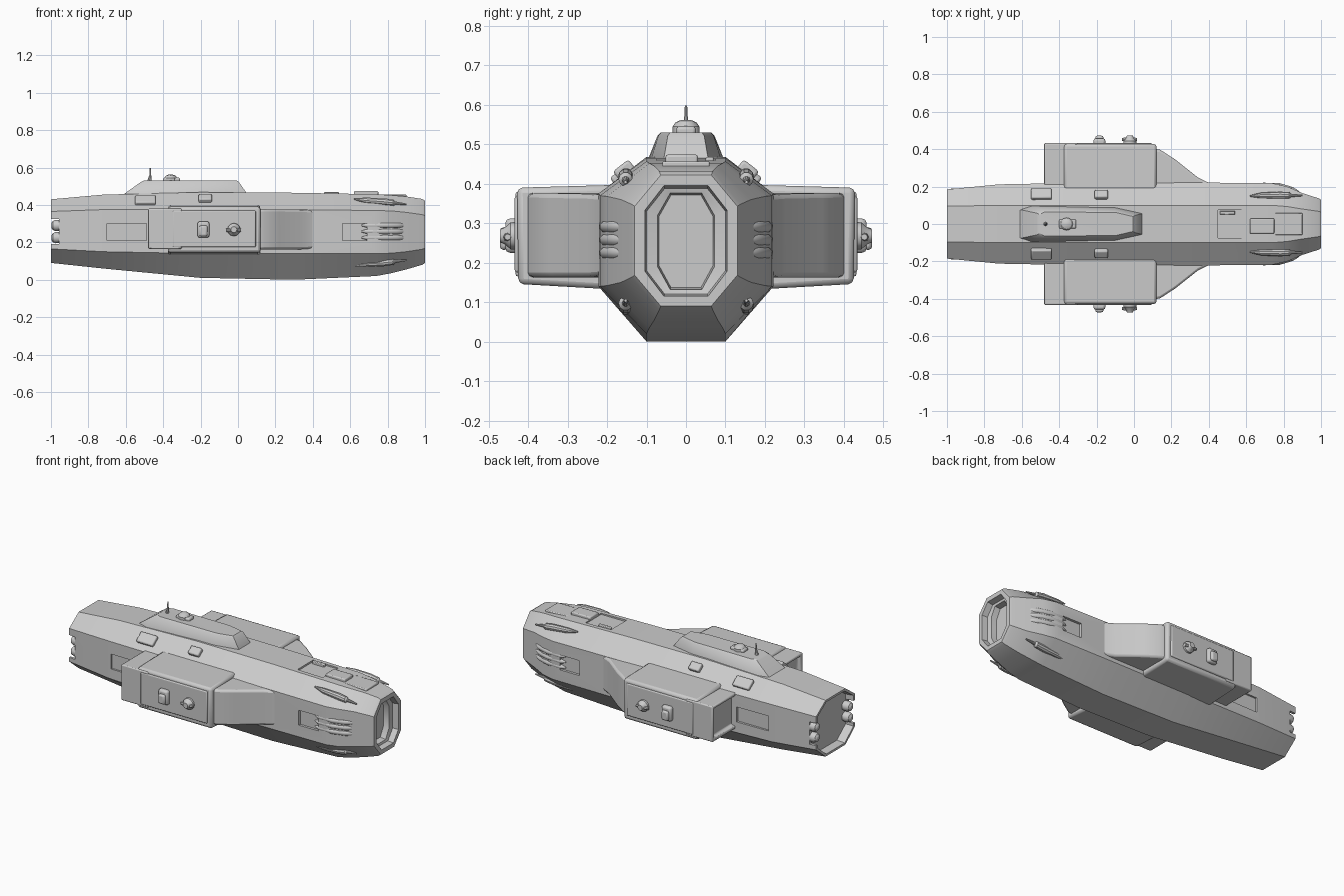
import bpy, bmesh
from math import cos, sin, pi, radians
from mathutils import Matrix

if "Cube" in bpy.data.objects:
    bpy.data.objects.remove(bpy.data.objects["Cube"])


def finish(bm, name, bevel=0.0, mirror=False):
    bmesh.ops.recalc_face_normals(bm, faces=bm.faces)
    me = bpy.data.meshes.new(name)
    bm.to_mesh(me)
    bm.free()
    ob = bpy.data.objects.new(name, me)
    bpy.context.collection.objects.link(ob)
    if bevel:
        m = ob.modifiers.new("Bevel", "BEVEL")
        m.width, m.segments, m.limit_method = bevel, 2, "ANGLE"
        m.angle_limit = radians(30)
    if mirror:
        m = ob.modifiers.new("Mirror", "MIRROR")
        m.use_axis = (False, True, False)
    return ob


def add_loft(bm, rings):
    vs = [[bm.verts.new(p) for p in r] for r in rings]
    n = len(vs[0])
    for a, b in zip(vs, vs[1:]):
        for i in range(n):
            bm.faces.new((a[i], a[(i + 1) % n], b[(i + 1) % n], b[i]))
    bm.faces.new(vs[0])
    bm.faces.new(vs[-1])


def loft(name, rings, **kw):
    bm = bmesh.new()
    add_loft(bm, rings)
    return finish(bm, name, **kw)


def add_box(bm, x, y, z, tilt=0.0):
    c = [(a + b) / 2 for a, b in (x, y, z)]
    s = [b - a for a, b in (x, y, z)]
    mat = Matrix.Translation(c) @ Matrix.Rotation(tilt, 4, "X") @ Matrix.Diagonal((*s, 1))
    bmesh.ops.create_cube(bm, size=1, matrix=mat)


def box(name, x, y, z, tilt=0.0, **kw):
    bm = bmesh.new()
    add_box(bm, x, y, z, tilt)
    return finish(bm, name, **kw)


def spindle(name, pts, axis="X", n=12, **kw):
    # round body through points (x, y, z, radius), discs facing the axis
    rings = []
    for x, y, z, r in pts:
        ring = []
        for i in range(n):
            c, s = r * cos(2 * pi * i / n), r * sin(2 * pi * i / n)
            ring.append({"X": (x, y + c, z + s), "Y": (x + c, y, z + s), "Z": (x + c, y + s, z)}[axis])
        rings.append(ring)
    return loft(name, rings, **kw)


def octagon(x, yf, ys, z0, z1, z2, z3):
    return [(x, yf, z0), (x, ys, z1), (x, ys, z2), (x, yf, z3),
            (x, -yf, z3), (x, -ys, z2), (x, -ys, z1), (x, -yf, z0)]


def rect(x, y0, y1, z0, z1):
    return [(x, y0, z0), (x, y1, z0), (x, y1, z1), (x, y0, z1)]


# Main hull, with recessed tail and stepped nose opening
hull = loft("hull", [octagon(*s) for s in (
    (-.95, .085, .168, .108, .175, .355, .412),
    (-1.0, .088, .172, .103, .172, .358, .417),
    (-1.0, .095, .185, .09, .165, .365, .43),
    (-.72, .10, .212, .06, .15, .375, .455),
    (-.2, .10, .222, .01, .14, .375, .468),
    (.3, .10, .222, .0, .14, .375, .465),
    (.74, .10, .218, .02, .14, .37, .457),
    (.82, .093, .20, .035, .142, .368, .452),
    (.9, .08, .165, .055, .15, .36, .445),
    (.985, .068, .138, .08, .163, .348, .432),
    (1.0, .064, .13, .09, .168, .343, .422),
    (1.0, .056, .104, .115, .178, .333, .395),
    (.965, .054, .10, .12, .18, .33, .388),
    (.96, .04, .072, .132, .19, .32, .376),
    (.925, .038, .068, .137, .192, .318, .371))])

# Recesses: side panels, tail slots, deck panel
cut = bmesh.new()
for s in (1, -1):
    for x, y, z in (((-.70, -.49), (.202, .3), (.21, .30)),
                    ((.56, .69), (.204, .3), (.21, .30)),
                    ((-1.1, -.957), (.13, .3), (.19, .325))):
        add_box(cut, x, sorted((s * y[0], s * y[1])), z)
add_box(cut, (.45, .62), (-.075, .075), (.452, .6))
cutter = finish(cut, "recess_cutter")
cutter.hide_render = True
mod = hull.modifiers.new("Recess", "BOOLEAN")
mod.object, mod.solver = cutter, "EXACT"
bpy.context.view_layer.objects.active = hull
bpy.ops.object.modifier_apply(modifier="Recess")
bpy.data.objects.remove(cutter)

# Tail nozzles in the side slots
for i, z in enumerate((.225, .29)):
    spindle(f"tail_nozzle_{i}", [(-.94, .16, z, .028), (-.975, .16, z, .03),
            (-.99, .16, z, .024), (-.998, .16, z, .012)], mirror=True)

# Side pods: main box, hollow rear section, forward fairing
loft("pod", [[(x, .18, .132), (x, .425, .146), (x, .428, .39), (x, .18, .397)]
             for x in (-.375, .12)], bevel=.014, mirror=True)
box("pod_side_panel", (-.35, .095), (.40, .434), (.175, .37), bevel=.006, mirror=True)
loft("pod_rear", [rect(-.3, .18, .432, .165, .38), rect(-.48, .18, .432, .165, .38),
                  rect(-.48, .2, .415, .182, .363), rect(-.455, .205, .41, .187, .358)],
     bevel=.006, mirror=True)
loft("pod_fairing", [rect(x, .15, y, a, b) for x, y, a, b in (
    (.1, .405, .163, .377), (.14, .397, .163, .377), (.22, .345, .163, .376),
    (.34, .25, .163, .374), (.39, .225, .165, .372), (.44, .2, .17, .37))],
    bevel=.012, mirror=True)

# Pod fittings
box("pod_hatch", (-.217, -.153), (.42, .458), (.225, .312), bevel=.012, mirror=True)
box("pod_hatch_cap", (-.207, -.163), (.45, .472), (.232, .29), bevel=.01, mirror=True)
spindle("pod_turret", [(-.022, .42, .268, .036), (-.022, .445, .268, .034),
        (-.022, .458, .268, .022), (-.022, .472, .268, .016)], axis="Y", mirror=True)
spindle("pod_turret_barrel", [(-.065, .452, .265, .008), (-.02, .452, .265, .014),
        (.015, .452, .265, .008)], n=8, mirror=True)

# Command tower on the deck
outlines = (((-.63, .075), (-.55, .098), (-.1, .09), (.052, .058), .44),
            ((-.60, .075), (-.545, .095), (-.1, .088), (.045, .056), .465),
            ((-.52, .058), (-.49, .072), (-.1, .07), (.005, .046), .522),
            ((-.505, .05), (-.48, .064), (-.1, .062), (-.005, .04), .53))
loft("tower", [[(x, y, o[-1]) for x, y in o[:-1]] + [(x, -y, o[-1]) for x, y in reversed(o[:-1])]
               for o in outlines])
spindle("tower_dome", [(-.36, 0, .52, .034), (-.36, 0, .545, .034), (-.36, 0, .556, .026),
                       (-.36, 0, .562, .012)], axis="Z")
box("tower_dome_base", (-.40, -.31), (-.025, .025), (.52, .546), bevel=.008)
spindle("antenna", [(-.475, 0, .52, .012), (-.472, 0, .54, .009), (-.469, 0, .56, .005),
                    (-.469, 0, .598, .003)], axis="Z", n=8)

# Blocks on the upper slopes
box("slope_block_large", (-.55, -.44), (.125, .19), (.405, .438), radians(-38), bevel=.007, mirror=True)
box("slope_block_small", (-.21, -.14), (.13, .18), (.415, .45), radians(-38), bevel=.007, mirror=True)

# Nose side louvres
for i, z in enumerate((.225, .258, .291)):
    spindle(f"louvre_{i}", [(.66, .205, z, .004), (.69, .208, z, .013), (.78, .203, z, .015),
            (.85, .182, z, .015), (.88, .165, z, .013), (.895, .155, z, .006)], mirror=True)

# Four nose guns
for name, z, d in (("upper_gun", .414, 1), ("lower_gun", .094, -1)):
    spindle(name, [(.62, .15, z + .018 * d, .004), (.68, .152, z + .01 * d, .016),
            (.78, .153, z + .003 * d, .02), (.83, .153, z - .003 * d, .018),
            (.84, .153, z - .004 * d, .009), (.9, .153, z - .01 * d, .004)], n=10, mirror=True)

# Deck fittings near the nose
box("deck_block", (.62, .75), (-.052, .03), (.44, .474), bevel=.006)
box("deck_plate", (.75, .9), (-.06, .06), (.42, .457), bevel=.005)
box("deck_rail", (.46, .54), (.05, .07), (.44, .468), bevel=.004)

# Smooth shading with sharp edges kept
for ob in bpy.context.scene.objects:
    ob.select_set(True)
bpy.context.view_layer.objects.active = hull
bpy.ops.object.shade_smooth_by_angle(angle=radians(30))
